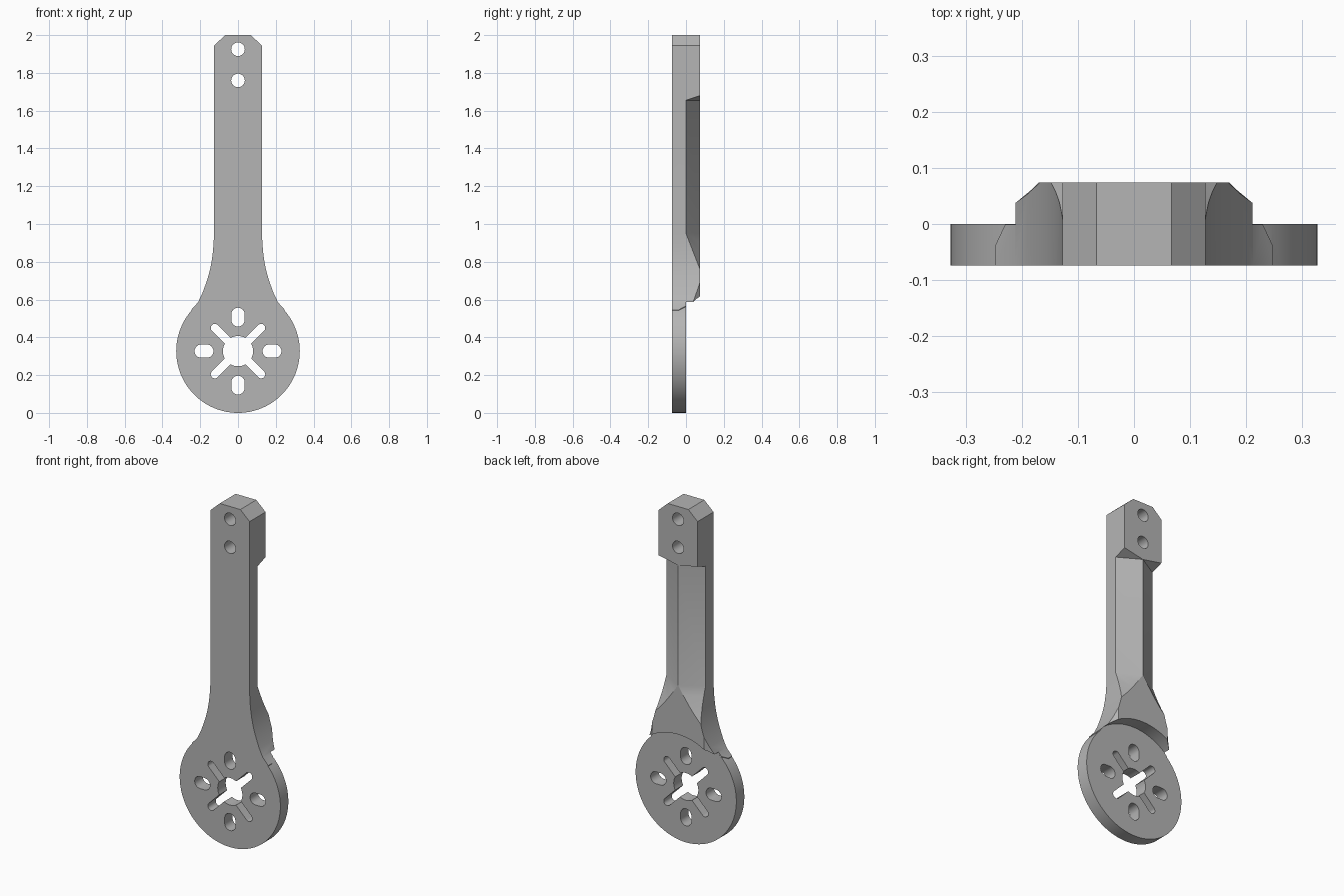
import bpy, bmesh, math
from mathutils import Matrix, Vector

old = bpy.data.objects.get("Cube")
if old:
    bpy.data.objects.remove(old, do_unlink=True)

HALF = 0.074          # half of the full thickness
HUB_Z = HUB_R = 0.327

grey = bpy.data.materials.new("plain grey")
grey.use_nodes = True
colour = (0.46, 0.46, 0.46, 1)
grey.diffuse_color = colour
grey.node_tree.nodes["Principled BSDF"].inputs["Base Color"].default_value = colour


def finish(name, bm):
    bmesh.ops.recalc_face_normals(bm, faces=bm.faces)
    mesh = bpy.data.meshes.new(name)
    bm.to_mesh(mesh)
    bm.free()
    mesh.materials.append(grey)
    obj = bpy.data.objects.new(name, mesh)
    bpy.context.collection.objects.link(obj)
    return obj


def prism(name, outline, y0, y1):
    """Extrude an (x, z) outline along y."""
    bm = bmesh.new()
    face = bm.faces.new([bm.verts.new((x, y0, z)) for x, z in outline])
    new = bmesh.ops.extrude_face_region(bm, geom=[face])["geom"]
    verts = [v for v in new if isinstance(v, bmesh.types.BMVert)]
    bmesh.ops.translate(bm, verts=verts, vec=(0, y1 - y0, 0))
    return finish(name, bm)


def circle(radius, z, steps):
    return [(radius * math.cos(math.tau * i / steps), z + radius * math.sin(math.tau * i / steps))
            for i in range(steps)]


def slot(angle, start, end, radius, steps=12):
    """Round-ended radial slot around the hub centre."""
    pts = []
    for centre, turn in ((end - radius, -math.pi / 2), (start + radius, math.pi / 2)):
        for i in range(steps + 1):
            a = turn + math.pi * i / steps
            pts.append(Vector((centre + radius * math.cos(a), radius * math.sin(a))))
    rot = Matrix.Rotation(angle, 2)
    return [(p.x, p.y + HUB_Z) for p in (rot @ q for q in pts)]


def combine(target, other, operation):
    mod = target.modifiers.new(operation.lower(), "BOOLEAN")
    mod.operation = operation
    mod.solver = "EXACT"
    mod.object = other
    bpy.context.view_layer.objects.active = target
    bpy.ops.object.modifier_apply(modifier=mod.name)
    bpy.data.objects.remove(other, do_unlink=True)


# Arm sections: height, half width, shoulder depth, half width of flat back
sections = [(0.45, 0.23, -0.04, 0.17), (0.545, 0.248, -0.04, 0.17),
            (0.585, 0.212, 0.037, 0.17), (0.63, 0.19, 0.053, 0.169),
            (0.69, 0.168, HALF, 0.168), (0.725, 0.157, HALF, 0.157)]
# Flat back narrows to a ridge
for z, w in ((0.76, 0.148), (0.8, 0.14), (0.85, 0.133), (0.9, 0.129), (0.95, 0.127)):
    t = (0.95 - z) / 0.19
    sections.append((z, w, HALF * t, w * t))
# Ridged shaft, then square end block with clipped corners
sections += [(1.655, 0.127, 0, 0), (1.68, 0.127, HALF, 0.127),
             (1.945, 0.127, HALF, 0.127), (2, 0.067, HALF, 0.067)]

bm = bmesh.new()
rings = []
for z, w, shoulder, back in sections:
    ring = [(-w, -HALF), (w, -HALF), (w, shoulder), (back, HALF), (-back, HALF), (-w, shoulder)]
    rings.append([bm.verts.new((x, y, z)) for x, y in ring])
for low, high in zip(rings, rings[1:]):
    for i in range(6):
        j = (i + 1) % 6
        bm.faces.new((low[i], low[j], high[j], high[i]))
bm.faces.new(rings[0][::-1])
bm.faces.new(rings[-1])
bmesh.ops.remove_doubles(bm, verts=bm.verts, dist=1e-5)
bmesh.ops.triangulate(bm, faces=[f for f in bm.faces if len(f.verts) == 4])
arm = finish("lever_arm", bm)

# Round pocket behind the hub, then the hub disc itself
combine(arm, prism("pocket_cutter", circle(0.335, HUB_Z, 96), -0.001, 0.2), "DIFFERENCE")
combine(arm, prism("hub_disc", circle(HUB_R, HUB_Z, 96), -HALF, 0), "UNION")

# Hub openings and bolt holes
cuts = [circle(0.08, HUB_Z, 48), circle(0.036, 1.76, 24), circle(0.036, 1.925, 24)]
for k in range(4):
    cuts.append(slot(k * math.pi / 2, 0.13, 0.23, 0.035))
    cuts.append(slot((k + 0.5) * math.pi / 2, 0.03, 0.195, 0.022))
for outline in cuts:
    combine(arm, prism("hole_cutter", outline, -0.2, 0.2), "DIFFERENCE")

# Merge flat areas and shade
bm = bmesh.new()
bm.from_mesh(arm.data)
bmesh.ops.remove_doubles(bm, verts=bm.verts, dist=1e-5)
bmesh.ops.dissolve_limit(bm, angle_limit=math.radians(0.5), verts=bm.verts, edges=bm.edges)
bm.to_mesh(arm.data)
bm.free()
bpy.ops.object.select_all(action="DESELECT")
arm.select_set(True)
bpy.context.view_layer.objects.active = arm
bpy.ops.object.shade_smooth_by_angle(angle=math.radians(22))
